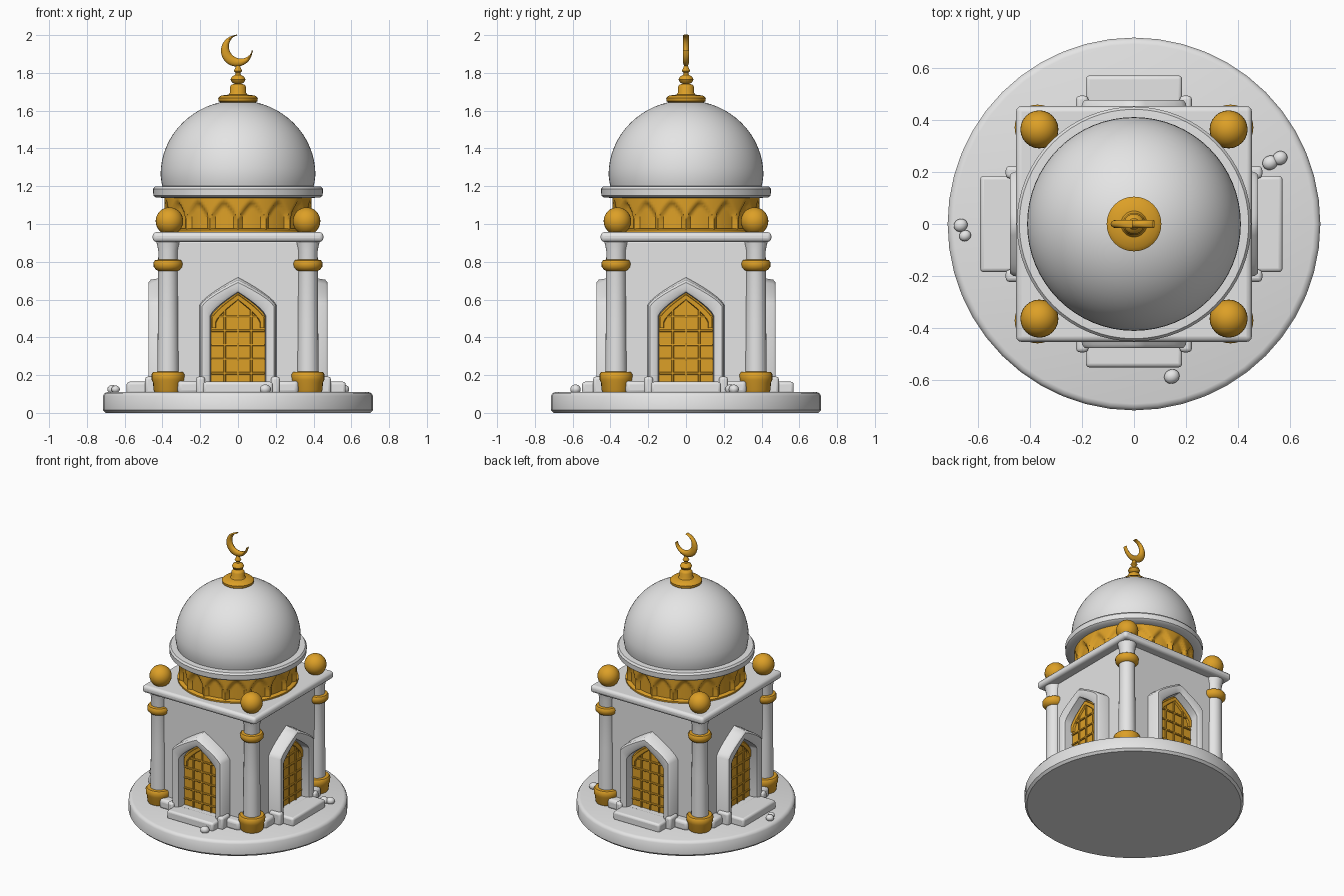
import bpy, bmesh, math
from mathutils import Matrix, Vector

cube = bpy.data.objects.get("Cube")
if cube:
    bpy.data.objects.remove(cube, do_unlink=True)


def material(name, rgb):
    mat = bpy.data.materials.new(name)
    mat.use_nodes = True
    mat.diffuse_color = (*rgb, 1)
    mat.node_tree.nodes["Principled BSDF"].inputs["Base Color"].default_value = (*rgb, 1)
    return mat


WHITE = material("white stone", (0.78, 0.78, 0.78))
GOLD = material("gold", (0.72, 0.35, 0.02))


def finish(name, bm, mat, turn=0, bevel=0):
    bmesh.ops.recalc_face_normals(bm, faces=bm.faces)
    bm.transform(Matrix.Rotation(turn * math.pi / 2, 4, 'Z'))
    mesh = bpy.data.meshes.new(name)
    bm.to_mesh(mesh)
    bm.free()
    mesh.materials.append(mat)
    obj = bpy.data.objects.new(name, mesh)
    bpy.context.collection.objects.link(obj)
    if bevel:
        mod = obj.modifiers.new("Rounded edges", 'BEVEL')
        mod.width, mod.segments = bevel, 3
    bpy.ops.object.select_all(action='DESELECT')
    obj.select_set(True)
    bpy.context.view_layer.objects.active = obj
    bpy.ops.object.shade_smooth_by_angle(angle=math.radians(40))
    return obj


def loft(name, loops, mat, turn=0, closed=True, caps=True):
    bm = bmesh.new()
    rows = [[bm.verts.new(p) for p in loop] for loop in loops]
    n = len(rows[0])
    for a, b in zip(rows, rows[1:]):
        for i in range(n if closed else n - 1):
            j = (i + 1) % n
            bm.faces.new((a[i], a[j], b[j], b[i]))
    if caps:
        bm.faces.new(rows[0])
        bm.faces.new(rows[-1])
    return finish(name, bm, mat, turn)


def lathe(name, profile, mat, x=0, y=0, n=32):
    loops = [[(x + r * math.cos(math.tau * i / n), y + r * math.sin(math.tau * i / n), z)
              for i in range(n)] for r, z in profile]
    return loft(name, loops, mat)


def box(name, lo, hi, mat, turn=0, bevel=0.0):
    bm = bmesh.new()
    bmesh.ops.create_cube(bm, size=1)
    lo, hi = Vector(lo), Vector(hi)
    bm.transform(Matrix.Translation((lo + hi) / 2) @ Matrix.Diagonal((*(hi - lo), 1)))
    return finish(name, bm, mat, turn, bevel)


def ball(name, centre, size, mat, tilt=0):
    bm = bmesh.new()
    bmesh.ops.create_uvsphere(bm, u_segments=24, v_segments=16, radius=1)
    bm.transform(Matrix.Translation(centre) @ Matrix.Rotation(tilt, 4, 'Z')
                 @ Matrix.Diagonal((*size, 1)))
    return finish(name, bm, mat)


def arch(half, spring, apex, y, bottom=0.11):
    # Pointed arch outline, from bottom left over the tip to bottom right
    left = [(-half, y, bottom)]
    for i in range(7):
        t = i / 6
        left.append((-half * (1 - t ** 1.35), y, spring + (apex - spring) * t))
    return left + [(-x, y, z) for x, y, z in reversed(left[:-1])]


# Round base and square hall
lathe("base", [(0.70, 0), (0.715, 0.015), (0.715, 0.09), (0.705, 0.105), (0.69, 0.11)],
      WHITE, n=48)
box("hall", (-0.385, -0.385, 0.1), (0.385, 0.385, 0.92), WHITE, bevel=0.02)
box("plinth", (-0.415, -0.415, 0.1), (0.415, 0.415, 0.145), WHITE, bevel=0.015)
box("cornice", (-0.452, -0.452, 0.905), (0.452, 0.452, 0.957), WHITE, bevel=0.02)

# Four matching doorways
REACH = {"front": 0.55, "left": 0.57, "back": 0.57, "right": 0.59}
for turn, (side, reach) in enumerate(REACH.items()):
    loft(side + "_door_frame", [
        arch(0.205, 0.57, 0.72, -0.37), arch(0.2, 0.57, 0.705, -0.462),
        arch(0.19, 0.565, 0.69, -0.475), arch(0.16, 0.53, 0.655, -0.475),
        arch(0.147, 0.515, 0.64, -0.465), arch(0.142, 0.51, 0.635, -0.385)],
        WHITE, turn, closed=False, caps=False)
    bm = bmesh.new()
    bm.faces.new([bm.verts.new(p) for p in arch(0.148, 0.51, 0.645, -0.405)])
    finish(side + "_door", bm, GOLD, turn)
    for x in (-0.07, 0, 0.07):
        top = 0.63 - abs(x) * 0.9
        box(side + "_door_upright", (x - 0.006, -0.414, 0.15), (x + 0.006, -0.4, top),
            GOLD, turn, 0.004)
    for row in range(5):
        z = 0.21 + row * 0.075
        box(side + "_door_crossbar", (-0.142, -0.414, z - 0.006), (0.142, -0.4, z + 0.006),
            GOLD, turn, 0.004)
    # Raised inner arch over the lattice
    loft(side + "_door_arch_trim", [
        arch(0.14, 0.5, 0.63, -0.4, 0.45), arch(0.138, 0.5, 0.625, -0.42, 0.45),
        arch(0.12, 0.48, 0.6, -0.418, 0.45), arch(0.115, 0.475, 0.595, -0.4, 0.45)],
        GOLD, turn, closed=False, caps=False)
    box(side + "_sill", (-0.15, -0.46, 0.11), (0.15, -0.38, 0.162), WHITE, turn, 0.01)
    box(side + "_step", (-0.185, -reach, 0.1), (0.185, -0.44, 0.165), WHITE, turn, 0.015)
    for s in (-1, 1):
        a, b = sorted((s * 0.175, s * 0.222))
        box(side + "_step_post", (a, -0.492, 0.1), (b, -0.4, 0.192), WHITE, turn, 0.015)
        a, b = sorted((s * 0.2, s * 0.32))
        box(side + "_corner_curb", (a, -0.445, 0.1), (b, -0.36, 0.17), WHITE, turn, 0.02)

# Corner columns
C = 0.37
for sx in (-1, 1):
    for sy in (-1, 1):
        x, y = sx * C, sy * C
        lathe("column", [(0.058, 0.12), (0.054, 0.5), (0.052, 0.86), (0.065, 0.92)],
              WHITE, x, y, 24)
        lathe("column_foot", [(0.07, 0.108), (0.077, 0.12), (0.08, 0.16), (0.087, 0.175),
                              (0.088, 0.205), (0.08, 0.216), (0.055, 0.218)], GOLD, x, y, 24)
        lathe("column_collar", [(0.05, 0.75), (0.063, 0.757), (0.076, 0.772), (0.078, 0.795),
                                (0.07, 0.808), (0.05, 0.812)], GOLD, x, y, 24)
        ball("corner_ball", (sx * 0.363, sy * 0.363, 1.015), (0.073,) * 3, GOLD)

# Drum with a ring of shallow pointed niches
NICHES, STEPS, ROWS = 16, 12, 14
drum = []
for row in range(ROWS + 1):
    z = 0.95 + 0.2 * row / ROWS
    loop = []
    for i in range(NICHES * STEPS):
        u = abs(2 * (i % STEPS) / STEPS - 1)
        crown = 1.125 - 0.10 * u ** 1.6
        depth = min(1, max(0, (crown - z) / 0.025)) * min(1, (1 - u) * 3)
        r = 0.39 - 0.022 * depth
        a = math.tau * i / (NICHES * STEPS)
        loop.append((r * math.cos(a), r * math.sin(a), z))
    drum.append(loop)
loft("drum", drum, GOLD)
lathe("drum_foot", [(0.395, 0.95), (0.395, 0.968), (0.385, 0.975)], GOLD, n=48)

# Dome and its ring
lathe("dome_ring", [(0.38, 1.138), (0.435, 1.14), (0.448, 1.15), (0.45, 1.185),
                    (0.44, 1.198), (0.40, 1.2)], WHITE, n=64)
dome = [(0.398, 1.19), (0.405, 1.22)]
for i in range(17):
    a = math.radians(88) * i / 16
    dome.append((0.41 * math.cos(a), 1.26 + 0.395 * math.sin(a)))
lathe("dome", dome, WHITE, n=64)

# Finial
lathe("finial", [(0.09, 1.642), (0.103, 1.65), (0.105, 1.667), (0.09, 1.68), (0.05, 1.685),
                 (0.043, 1.695), (0.043, 1.725), (0.035, 1.737), (0.018, 1.742),
                 (0.032, 1.75), (0.039, 1.765), (0.032, 1.781), (0.015, 1.79),
                 (0.013, 1.80), (0.022, 1.81), (0.015, 1.825), (0.008, 1.845)], GOLD)

# Crescent, open to the upper right
R, r, d, tip = 0.083, 0.064, 0.032, math.radians(44.2)
loops = []
for i in range(41):
    phi = tip + (math.tau - 2 * tip) * i / 40
    inner = d * math.cos(phi) + math.sqrt(r * r - (d * math.sin(phi)) ** 2)
    mid, half = (R + inner) / 2, max(0.003, (R - inner) / 2)
    a = phi + math.pi / 4
    loop = []
    for k in range(12):
        t = math.tau * k / 12
        s = mid + half * math.cos(t)
        loop.append((-0.007 + s * math.cos(a), 0.016 * math.sin(t), 1.917 + s * math.sin(a)))
    loops.append(loop)
loft("crescent", loops, GOLD)

# Loose pebbles on the base
for x, y, size in ((0.145, -0.585, 0.03), (-0.665, -0.005, 0.027), (-0.648, -0.045, 0.023),
                   (0.522, 0.235, 0.03), (0.56, 0.253, 0.029)):
    ball("pebble", (x, y, 0.125), (size, size * 0.9, size * 0.85), WHITE, 0.5)
